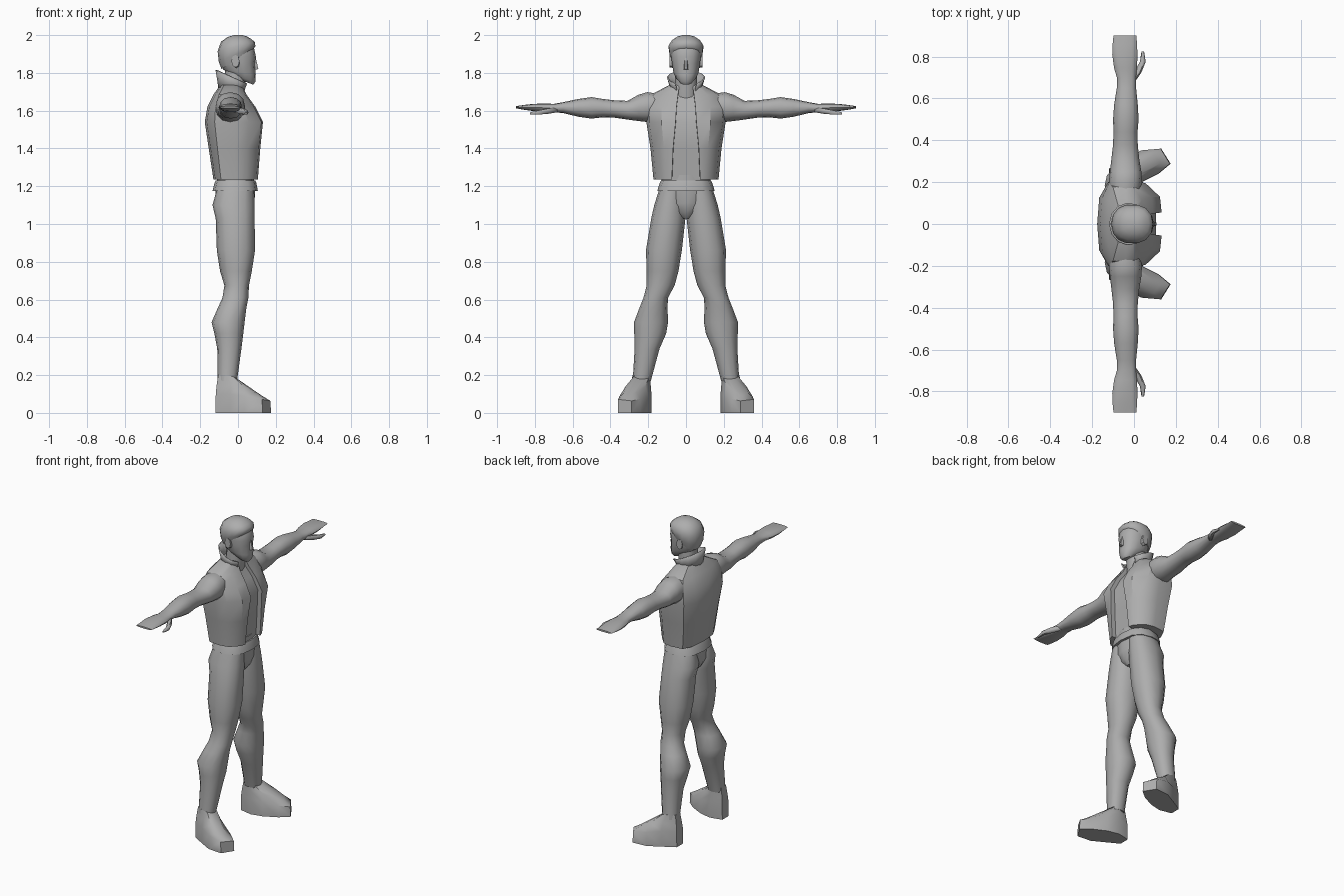
import bpy, bmesh, math
from mathutils import Vector

grey = bpy.data.materials.new("plain grey")
grey.diffuse_color = (0.42, 0.42, 0.42, 1)


def loft(name, rings, side=1, caps=True, closed=True, angle=40):
    """Skin a list of equal-length point rings; side=-1 mirrors across y."""
    bm = bmesh.new()
    vs = [[bm.verts.new((p[0], p[1] * side, p[2])) for p in r] for r in rings]
    n = len(vs[0])
    for a, b in zip(vs, vs[1:]):
        for i in range(n if closed else n - 1):
            j = (i + 1) % n
            bm.faces.new((a[i], a[j], b[j], b[i]))
    if caps:
        bm.faces.new(vs[0])
        bm.faces.new(vs[-1])
    bmesh.ops.recalc_face_normals(bm, faces=bm.faces)
    me = bpy.data.meshes.new(name)
    bm.to_mesh(me)
    bm.free()
    me.materials.append(grey)
    ob = bpy.data.objects.new(name, me)
    bpy.context.collection.objects.link(ob)
    bpy.ops.object.select_all(action='DESELECT')
    ob.select_set(True)
    bpy.context.view_layer.objects.active = ob
    bpy.ops.object.shade_smooth_by_angle(angle=math.radians(angle))
    return ob


def oval(u0, u1, v0, v1, n=12, p=2.2):
    """Rounded outline filling the box u0..u1, v0..v1."""
    pts = []
    for i in range(n):
        t = 2 * math.pi * i / n
        c, s = math.cos(t), math.sin(t)
        pts.append(((u0 + u1) / 2 + (u1 - u0) / 2 * math.copysign(abs(c) ** (2 / p), c),
                    (v0 + v1) / 2 + (v1 - v0) / 2 * math.copysign(abs(s) ** (2 / p), s)))
    return pts


def flat(z, *box, **k):
    return [(x, y, z) for x, y in oval(*box, **k)]


def upright(y, *box, **k):
    return [(x, y, z) for x, z in oval(*box, **k)]


# Vest: open front with a recessed shirt strip between the two edges
def vest_ring(z, xb, xf, h, gap, tilt=0):
    half = [(xf - 0.028, gap * 0.98), (xf, gap), (xf - 0.008, 0.62 * h),
            (xf - 0.25 * (xf - xb), 0.93 * h), ((xf + xb) / 2, h),
            (xb + 0.17 * (xf - xb), 0.95 * h), (xb + 0.01, 0.6 * h)]
    pts = [(xf - 0.028, 0)] + half + [(xb, 0)] + [(x, -y) for x, y in reversed(half)]
    return [(x, y, z + tilt * (x - xb)) for x, y in pts]


loft("vest", [vest_ring(1.235, -0.13, 0.105, 0.172, 0.075),
              vest_ring(1.40, -0.155, 0.118, 0.188, 0.068),
              vest_ring(1.54, -0.176, 0.132, 0.21, 0.055),
              vest_ring(1.62, -0.162, 0.092, 0.208, 0.05),
              vest_ring(1.685, -0.13, 0.045, 0.185, 0.042),
              vest_ring(1.735, -0.095, 0.022, 0.09, 0.035)], angle=35)

# Stand-up collar, open at the front and taller at the back
low, mid, top = [], [], []
for i in range(11):
    a = math.radians(38 + i * 28.4)
    c, s = math.cos(a), math.sin(a)
    back = (1 - c) / 2
    low.append((-0.03 + 0.07 * c, 0.072 * s, 1.685 + 0.03 * back))
    mid.append((-0.025 + 0.08 * c, 0.086 * s, 1.72 + 0.035 * back))
    top.append((-0.025 + 0.09 * c, 0.098 * s, 1.735 + 0.08 * back))
collar = loft("collar", [low, mid, top], caps=False, closed=False)
m = collar.modifiers.new("thickness", 'SOLIDIFY')
m.thickness = 0.008
m.offset = 0

# Belt and hips
loft("waist", [flat(1.20, -0.11, 0.085, -0.13, 0.13),
               flat(1.26, -0.11, 0.085, -0.13, 0.13)])
loft("belt", [flat(1.175, -0.135, 0.105, -0.152, 0.152, p=2.6),
              flat(1.215, -0.125, 0.098, -0.14, 0.14, p=2.6),
              flat(1.23, -0.118, 0.092, -0.133, 0.133, p=2.6)])
loft("hips", [flat(1.03, -0.06, 0.05, -0.025, 0.025),
              flat(1.06, -0.10, 0.075, -0.07, 0.07),
              flat(1.11, -0.125, 0.088, -0.125, 0.125),
              flat(1.20, -0.115, 0.09, -0.138, 0.138)])

# Neck
loft("neck", [flat(1.66, -0.08, 0.03, -0.06, 0.06),
              flat(1.74, -0.07, 0.04, -0.058, 0.058),
              flat(1.82, -0.07, 0.045, -0.056, 0.056)])

# Head, from chin to crown, with slanted lower rings for the jaw
def head_ring(zb, zf, xb, xf, h, p=2.3):
    return [(x, y, zb + (zf - zb) * (x - xb) / (xf - xb)) for x, y in oval(xb, xf, -h, h, 14, p)]


loft("head", [head_ring(1.775, 1.738, -0.02, 0.080, 0.035),
              head_ring(1.80, 1.752, -0.055, 0.092, 0.052),
              head_ring(1.82, 1.79, -0.08, 0.094, 0.068),
              head_ring(1.86, 1.85, -0.093, 0.090, 0.076),
              head_ring(1.89, 1.885, -0.10, 0.095, 0.08),
              head_ring(1.93, 1.93, -0.10, 0.085, 0.082),
              head_ring(1.975, 1.975, -0.07, 0.06, 0.06)], angle=50)

# Hair: cap that is low at the back and swept up over the brow
loft("hair", [head_ring(1.82, 1.925, -0.087, 0.080, 0.078),
              head_ring(1.86, 1.94, -0.102, 0.092, 0.088),
              head_ring(1.915, 1.962, -0.108, 0.090, 0.094),
              head_ring(1.965, 1.978, -0.09, 0.072, 0.076),
              head_ring(1.99, 1.992, -0.055, 0.05, 0.048),
              head_ring(2.0, 2.0, -0.02, 0.025, 0.02)], angle=50)

# Nose wedge
loft("nose", [[(0.08, -0.015, 1.815), (0.108, -0.007, 1.82), (0.108, 0.007, 1.82), (0.08, 0.015, 1.815)],
              [(0.08, -0.008, 1.88), (0.094, -0.004, 1.88), (0.094, 0.004, 1.88), (0.08, 0.008, 1.88)]])

for side, word in ((1, "left"), (-1, "right")):
    # Ear
    loft(word + "_ear", [upright(0.065, -0.025, 0.01, 1.825, 1.885, n=8),
                         upright(0.088, -0.035, 0.008, 1.83, 1.895, n=8)], side)

    # Arm and flat hand, running out along y
    arm = [(0.15, -0.115, 0.03, 1.55, 1.69), (0.205, -0.12, 0.038, 1.54, 1.698),
           (0.25, -0.115, 0.035, 1.545, 1.685), (0.31, -0.108, 0.025, 1.553, 1.652),
           (0.38, -0.10, 0.018, 1.563, 1.655), (0.44, -0.098, 0.017, 1.565, 1.662),
           (0.50, -0.10, 0.022, 1.558, 1.672), (0.57, -0.095, 0.018, 1.568, 1.662),
           (0.65, -0.082, 0.010, 1.587, 1.645), (0.70, -0.082, 0.010, 1.592, 1.636),
           (0.745, -0.095, 0.014, 1.592, 1.638), (0.81, -0.104, 0.017, 1.598, 1.636),
           (0.86, -0.102, 0.014, 1.605, 1.63), (0.90, -0.098, 0.012, 1.613, 1.624)]
    loft(word + "_arm", [upright(*r) for r in arm], side, angle=50)
    loft(word + "_thumb", [upright(0.68, -0.03, 0.005, 1.59, 1.62, n=6),
                           upright(0.725, 0.0, 0.036, 1.582, 1.614, n=6),
                           upright(0.775, 0.028, 0.056, 1.578, 1.604, n=6),
                           upright(0.825, 0.036, 0.048, 1.58, 1.592, n=6)], side, angle=60)

    # Leg: (height, back, front, inner, outer)
    leg = [(1.19, -0.11, 0.085, 0.0, 0.14), (1.10, -0.135, 0.088, 0.0, 0.168),
           (1.03, -0.118, 0.088, 0.003, 0.184), (0.86, -0.112, 0.09, 0.022, 0.212),
           (0.75, -0.095, 0.073, 0.04, 0.208), (0.675, -0.072, 0.058, 0.06, 0.208),
           (0.61, -0.082, 0.055, 0.095, 0.225), (0.56, -0.105, 0.045, 0.098, 0.245),
           (0.48, -0.14, 0.035, 0.095, 0.275), (0.42, -0.125, 0.028, 0.105, 0.274),
           (0.34, -0.11, 0.018, 0.14, 0.272), (0.17, -0.107, -0.005, 0.186, 0.282)]
    loft(word + "_leg", [flat(*r) for r in leg], side, angle=50)

    # Boot, turned outwards, sloping from ankle to toe
    sole = [(-0.12, 0.20), (-0.12, 0.265), (-0.04, 0.31), (0.036, 0.352), (0.13, 0.36),
            (0.175, 0.288), (0.12, 0.242), (0.036, 0.20), (-0.04, 0.183)]
    welt = [(x * 0.98, y, min(0.1, 0.095 - 0.18 * x)) for x, y in sole]
    step = [(-0.114, 0.205, 0.14), (-0.114, 0.262, 0.14), (-0.04, 0.295, 0.15), (0.03, 0.32, 0.14),
            (0.095, 0.33, 0.105), (0.125, 0.29, 0.092), (0.085, 0.262, 0.11),
            (0.025, 0.215, 0.14), (-0.04, 0.187, 0.15)]
    ankle = [(-0.105, 0.21, 0.2), (-0.105, 0.258, 0.2), (-0.06, 0.282, 0.2), (-0.025, 0.278, 0.192),
             (-0.005, 0.262, 0.18), (0.0, 0.245, 0.178), (-0.005, 0.225, 0.18),
             (-0.025, 0.195, 0.192), (-0.06, 0.187, 0.2)]
    loft(word + "_boot", [[(x, y, 0) for x, y in sole], welt, step, ankle], side, angle=45)
